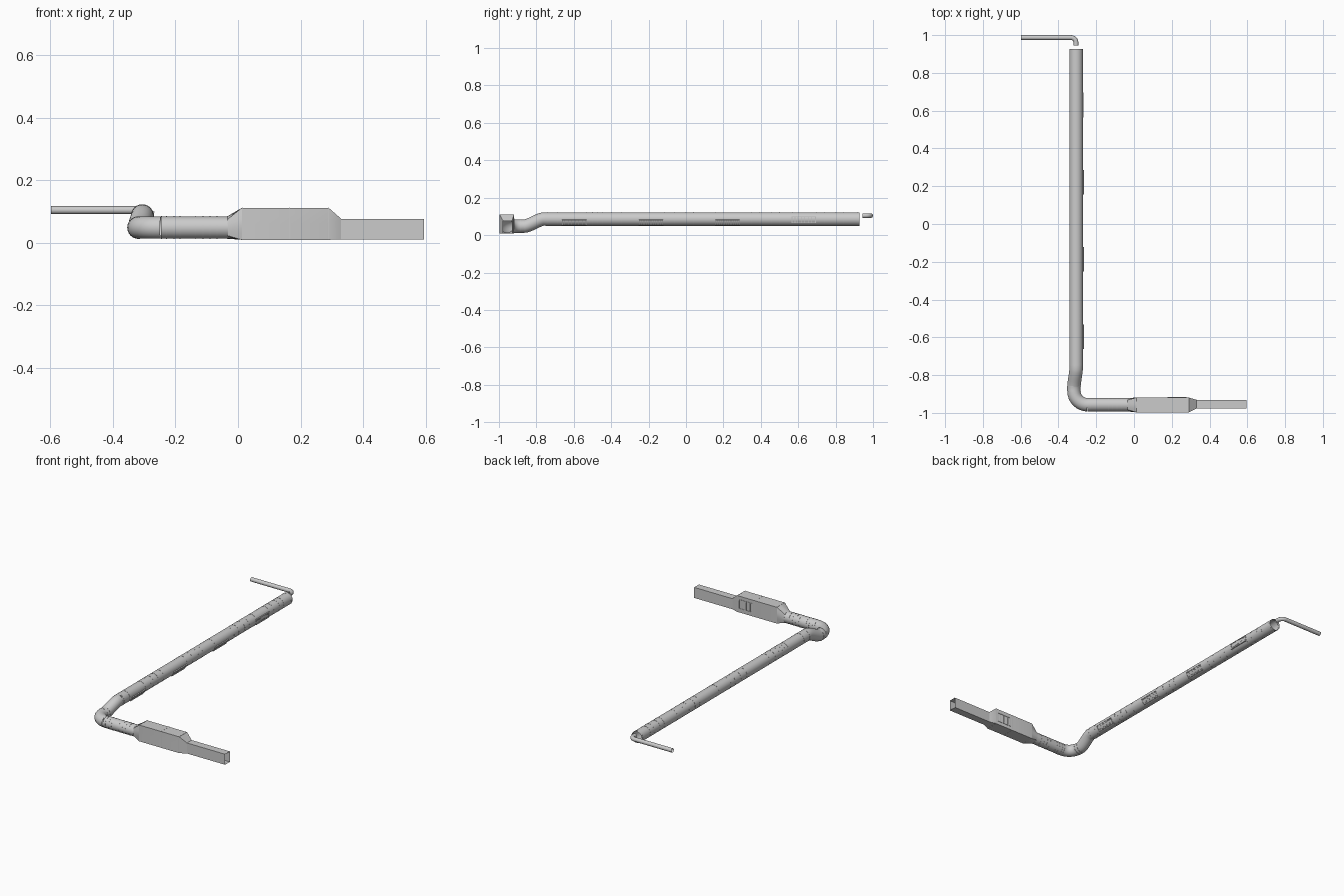
import bpy, bmesh, math
from mathutils import Vector, Matrix

if "Cube" in bpy.data.objects:
    bpy.data.objects.remove(bpy.data.objects["Cube"])

N = 24
UP = Vector((0, 0, 1))


def finish(name, bm, angle=30):
    bmesh.ops.recalc_face_normals(bm, faces=bm.faces)
    me = bpy.data.meshes.new(name)
    bm.to_mesh(me)
    bm.free()
    ob = bpy.data.objects.new(name, me)
    bpy.context.collection.objects.link(ob)
    bpy.ops.object.select_all(action='DESELECT')
    ob.select_set(True)
    bpy.context.view_layer.objects.active = ob
    bpy.ops.object.shade_smooth_by_angle(angle=math.radians(angle))
    return ob


def ring(c, t, hw, hh, square=False, n=N):
    """Cross-section round c, facing along t; square pushes it out to a rectangle."""
    t = Vector(t).normalized()
    side = t.cross(UP).normalized()
    up = side.cross(t)
    pts = []
    for i in range(n):
        a = 2 * math.pi * i / n
        u, v = math.cos(a), math.sin(a)
        m = max(abs(u), abs(v)) if square else 1
        pts.append(Vector(c) + side * (u / m * hw) + up * (v / m * hh))
    return pts


def loft(bm, rings):
    vs = [[bm.verts.new(p) for p in r] for r in rings]
    for a, b in zip(vs, vs[1:]):
        n = len(a)
        for i in range(n):
            bm.faces.new((a[i], a[(i + 1) % n], b[(i + 1) % n], b[i]))


def tube(name, path, r, n=N):
    p = [Vector(q) for q in path]
    rings = []
    for i, c in enumerate(p):
        t = Vector()
        if i:
            t += (c - p[i - 1]).normalized()
        if i < len(p) - 1:
            t += (p[i + 1] - c).normalized()
        rings.append(ring(c, t, r, r, n=n))
    bm = bmesh.new()
    loft(bm, rings)
    return finish(name, bm, 40)


def bands(name, centres, t, r, w=0.0025, e=0.0012):
    """Raised seam rings round a straight duct."""
    bm = bmesh.new()
    t = Vector(t)
    for c in centres:
        c = Vector(c)
        loft(bm, [ring(c + t * d, t, q, q) for d, q in
                  ((-w, r - 0.001), (-w, r + e), (w, r + e), (w, r - 0.001))])
    return finish(name, bm)


def arc(cx, cy, z, r, a0, a1, steps):
    return [(cx + r * math.cos(math.radians(a0 + (a1 - a0) * i / steps)),
             cy + r * math.sin(math.radians(a0 + (a1 - a0) * i / steps)), z)
            for i in range(steps + 1)]


def add_box(bm, lo, hi, mat=Matrix()):
    lo, hi = Vector(lo), Vector(hi)
    m = mat @ Matrix.Translation((lo + hi) / 2) @ Matrix.Diagonal((*(hi - lo), 1))
    bmesh.ops.create_cube(bm, size=1, matrix=m)


def grille(name, mat, length, height, depth, bars, rim=0.004, mullion=False):
    """Framed grille; local x along its length, y up its height, z outward."""
    bm = bmesh.new()
    L, H = length / 2, height / 2
    for s in (-1, 1):
        xs, ys = sorted((s * L, s * (L - rim))), sorted((s * H, s * (H - rim)))
        add_box(bm, (xs[0], -H, -depth), (xs[1], H, 0), mat)
        add_box(bm, (-L + rim, ys[0], -depth), (L - rim, ys[1], 0), mat)
    for i in range(bars):
        x = -L + rim + (length - 2 * rim) * (i + 1) / (bars + 1)
        add_box(bm, (x - 0.001, -H + rim, -depth), (x + 0.001, H - rim, -0.0012), mat)
    if mullion:
        add_box(bm, (-0.003, -H, -depth), (0.003, H, 0), mat)
    return finish(name, bm)


R, CY, CZ = 0.0355, -0.957, 0.048       # short branch
MX, MZ, MR = -0.306, 0.086, 0.036       # main duct

# rectangular intake duct, open at the end
X = (1, 0, 0)
bm = bmesh.new()
loft(bm, [ring((x, -0.954, 0.043), X, 0.0235, 0.033, True, 8) for x in (0.33, 0.595)])
finish("intake_duct", bm)

# unit housing with its reducer on the intake side
bm = bmesh.new()
loft(bm, [ring((0.012, -0.958, 0.06), X, 0.039, 0.051, True, 8),
          ring((0.29, -0.958, 0.06), X, 0.039, 0.051, True, 8),
          ring((0.33, -0.954, 0.043), X, 0.0235, 0.033, True, 8)])
finish("unit_housing", bm)

# housing seams
bm = bmesh.new()
for x in (0.014, 0.165, 0.288):
    loft(bm, [ring((x + d, -0.958, 0.06), X, 0.0385 + e, 0.0505 + e, True, 8)
              for d, e in ((-0.001, 0), (-0.001, 0.001), (0.001, 0.001), (0.001, 0))])
finish("housing_seams", bm)

# grille on the rear of the housing
back = Matrix.Translation((0.228, -0.917, 0.06)) @ Matrix.Rotation(math.radians(-90), 4, 'X')
grille("housing_grille", back, 0.1, 0.06, 0.004, 5, 0.005, True)

# square-to-round adapter
bm = bmesh.new()
loft(bm, [ring((-0.035, CY, CZ), X, R, R),
          ring((0.012, -0.958, 0.06), X, 0.039, 0.051, True)])
finish("round_adapter", bm, 20)

# round branch, its seams and the elbow
EX, EY, ER = -0.246, -0.885, 0.072
tube("branch_duct", [(-0.035, CY, CZ), (EX, CY, CZ)], R)
bands("branch_seams", [(x, CY, CZ) for x in
      (-0.244, -0.228, -0.205, -0.186, -0.135, -0.112, -0.09, -0.067, -0.034)], X, R, 0.0015, 0.0008)
tube("branch_elbow", arc(EX, EY, CZ, ER, 270, 180, 8), R)

# offset rising to the main duct
path = [(EX - ER, EY, CZ)]
for i in range(9):
    s = i / 8
    f = s * s * (3 - 2 * s)
    f = 0.4 * f + 0.6 * s
    path.append((EX - ER + (MX - EX + ER) * f, -0.86 + 0.095 * s, CZ + (MZ - CZ) * f))
path.append((MX, -0.75, MZ))
tube("rising_offset", path, R)
bands("elbow_seams", [(EX - ER, y, CZ) for y in (EY, -0.862)], (0, 1, 0), R, 0.0015, 0.0008)

# main duct and seams
tube("main_duct", [(MX, -0.75, MZ), (MX, 0.927, MZ)], MR)
bands("main_seams", [(MX, y, MZ) for y in
      (-0.74, -0.685, -0.53, -0.5, -0.475, -0.445, -0.4, -0.346, -0.117, -0.06, -0.003, 0.04,
       0.16, 0.35, 0.395, 0.455, 0.5, 0.57, 0.7, 0.743, 0.8, 0.84, 0.915)],
      (0, 1, 0), MR, 0.0015, 0.0006)

# side grilles, the first three tilted downward
for i, (y, tilt) in enumerate(((-0.597, -32), (-0.187, -32), (0.222, -32), (0.63, -6))):
    a = math.radians(tilt)
    out = Vector((math.cos(a), 0, math.sin(a)))
    along = Vector((0, 1, 0))
    up = out.cross(along)
    m = Matrix((along, up, out)).transposed().to_4x4()
    m.translation = Vector((MX, y, MZ)) + out * 0.037
    grille(f"side_grille_{i + 1}", m, 0.13, 0.036, 0.012, 12)

# small outlet pipe with its bend
PX, PZ, PR = -0.307, 0.104, 0.0128
tube("outlet_pipe", [(PX, 0.945, PZ)] + arc(PX - 0.027, 0.96, PZ, 0.027, 0, 90, 6) + [(-0.598, 0.987, PZ)], PR, 16)
